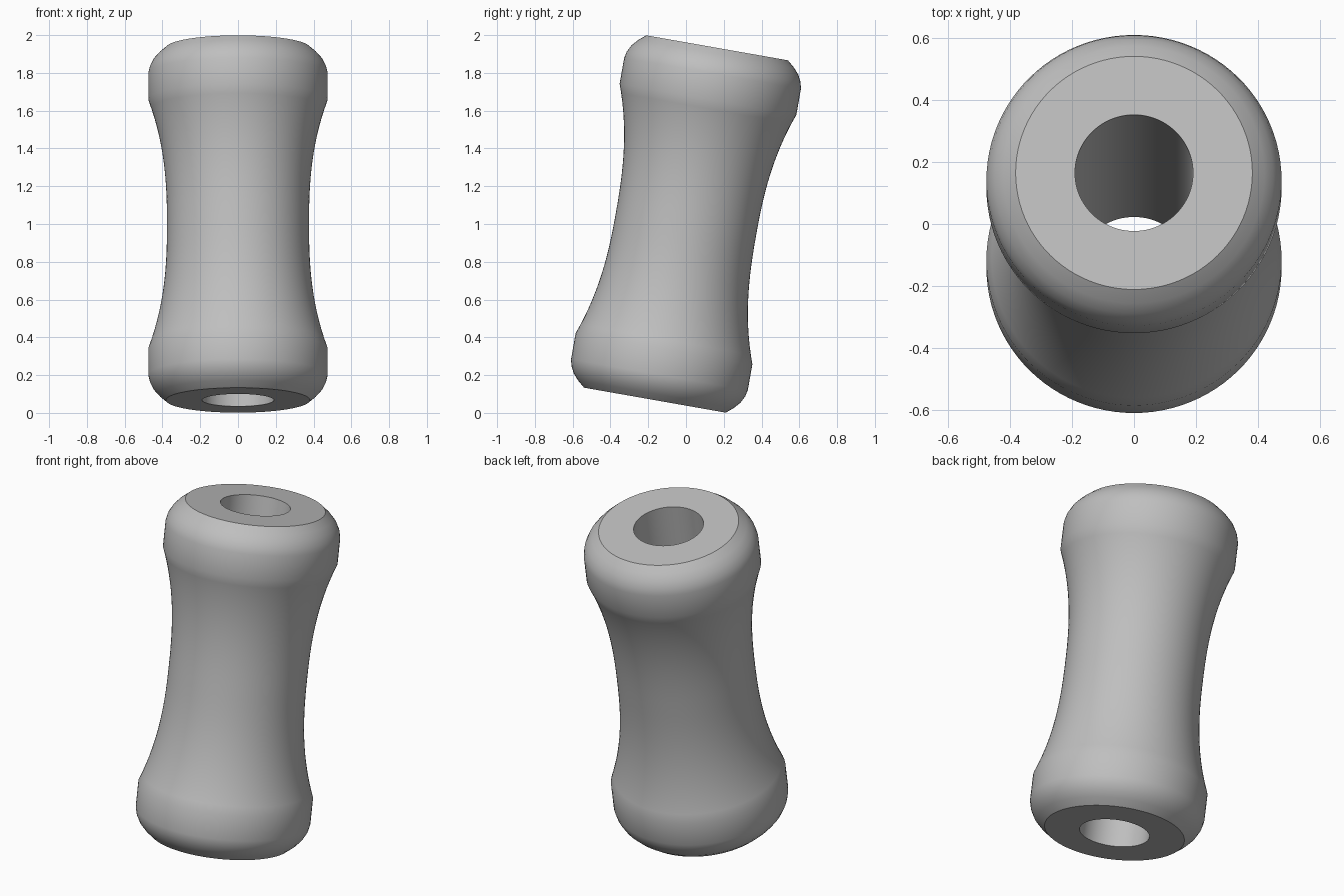
import bpy, bmesh
from math import radians
from mathutils import Matrix, Vector

cube = bpy.data.objects.get("Cube")
if cube:
    bpy.data.objects.remove(cube, do_unlink=True)

HALF, BAND, RIM, WAIST, BORE = 0.947, 0.67, 0.475, 0.376, 0.19
SEGMENTS, STEPS = 96, 14

grey = bpy.data.materials.new("mid grey")
grey.use_nodes = True
colour = (0.52, 0.52, 0.52, 1)
grey.diffuse_color = colour
grey.node_tree.nodes["Principled BSDF"].inputs["Base Color"].default_value = colour

# Upper half of the profile: flared waist, straight band, rounded shoulder, flat end
upper = []
for i in range(STEPS + 1):
    t = i / STEPS
    upper.append((WAIST + (RIM - WAIST) * t ** 2.5, BAND * t))
upper += [(RIM, 0.81), (0.467, 0.845), (0.448, 0.882), (0.42, 0.914),
          (0.381, HALF), (BORE, HALF)]
lower = [(r, -z) for r, z in reversed(upper[1:])]
profile = lower + upper

# Lathe the closed profile about the axis, including the through bore
bm = bmesh.new()
verts = [bm.verts.new((r, 0, z)) for r, z in profile]
edges = [bm.edges.new((a, b)) for a, b in zip(verts, verts[1:] + verts[:1])]
bmesh.ops.spin(bm, geom=verts + edges, cent=(0, 0, 0), axis=(0, 0, 1),
               angle=radians(360), steps=SEGMENTS, use_merge=True)
bmesh.ops.remove_doubles(bm, verts=bm.verts, dist=0.0001)
bmesh.ops.recalc_face_normals(bm, faces=bm.faces)

# Lean the sleeve backwards
lean = Matrix.Translation(Vector((0, 0, 1))) @ Matrix.Rotation(radians(-10), 4, "X")
bm.transform(lean)

mesh = bpy.data.meshes.new("leaning_sleeve")
bm.to_mesh(mesh)
bm.free()
mesh.materials.append(grey)
sleeve = bpy.data.objects.new("leaning_sleeve", mesh)
bpy.context.collection.objects.link(sleeve)

bpy.ops.object.select_all(action="DESELECT")
sleeve.select_set(True)
bpy.context.view_layer.objects.active = sleeve
bpy.ops.object.shade_smooth_by_angle(angle=radians(30))
